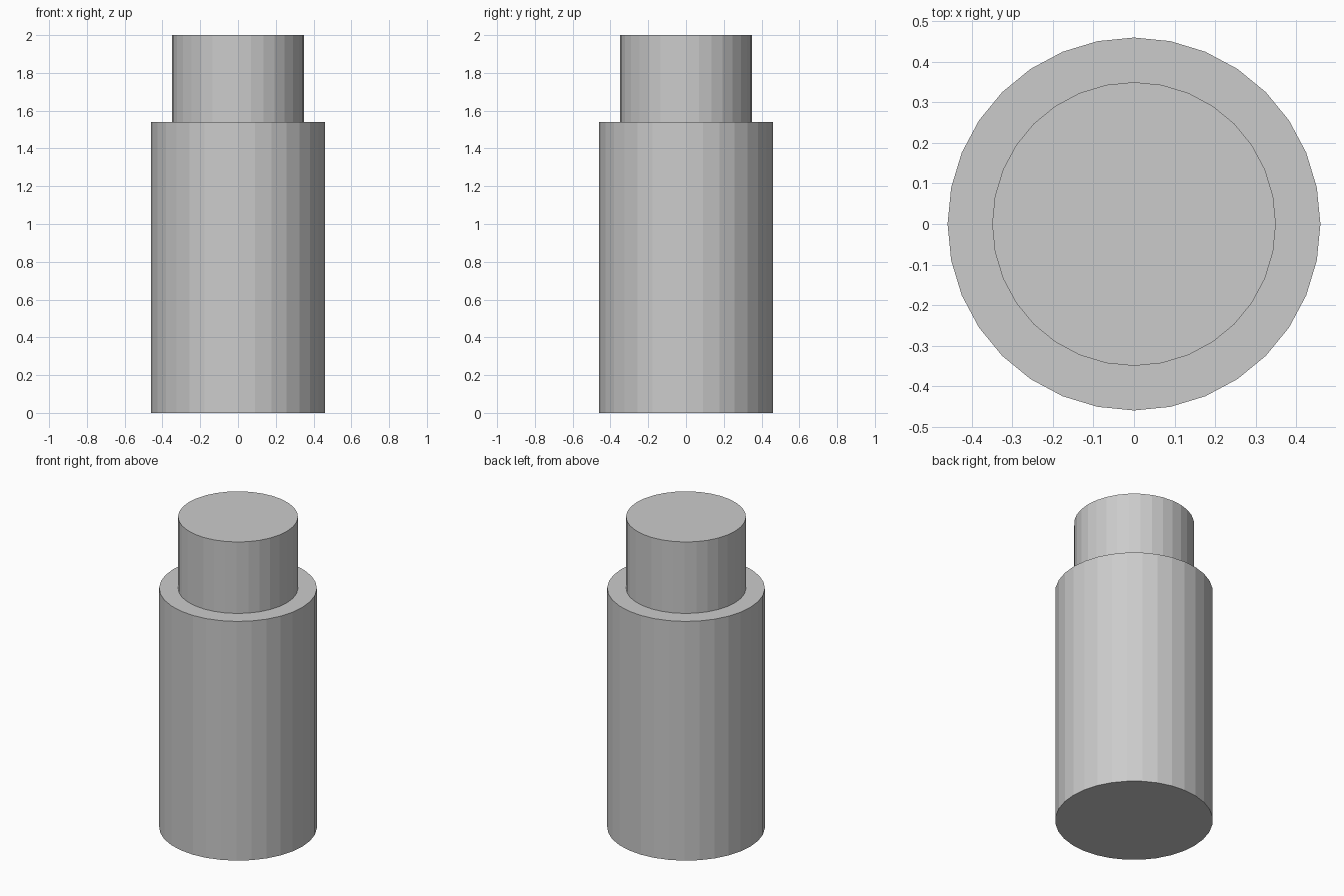
import bpy
import bmesh

if "Cube" in bpy.data.objects:
    bpy.data.objects.remove(bpy.data.objects["Cube"])

SIDES = 32
BODY_RADIUS, NECK_RADIUS = 0.46, 0.35
SHOULDER_Z, TOP_Z = 1.54, 2.0

bm = bmesh.new()

# Round base disc
base = bmesh.ops.create_circle(bm, cap_ends=True, segments=SIDES, radius=BODY_RADIUS)
base_face = bm.faces[:][0]


def extrude_cap(face, scale=1.0, rise=0.0):
    """Extrude a cap face, scale it about the axis and raise it."""
    made = bmesh.ops.extrude_face_region(bm, geom=[face], use_keep_orig=face is base_face)
    cap = next(g for g in made["geom"] if isinstance(g, bmesh.types.BMFace))
    for v in cap.verts:
        v.co.x *= scale
        v.co.y *= scale
        v.co.z += rise
    if face is not base_face:
        bmesh.ops.delete(bm, geom=[face], context="FACES_ONLY")
    return cap


# Wide body, flat shoulder, then narrow neck
cap = extrude_cap(base_face, rise=SHOULDER_Z)
cap = extrude_cap(cap, scale=NECK_RADIUS / BODY_RADIUS)
cap = extrude_cap(cap, rise=TOP_Z - SHOULDER_Z)

bmesh.ops.recalc_face_normals(bm, faces=bm.faces[:])
mesh = bpy.data.meshes.new("stepped_cylinder")
bm.to_mesh(mesh)
bm.free()
bpy.context.collection.objects.link(bpy.data.objects.new("stepped_cylinder", mesh))
